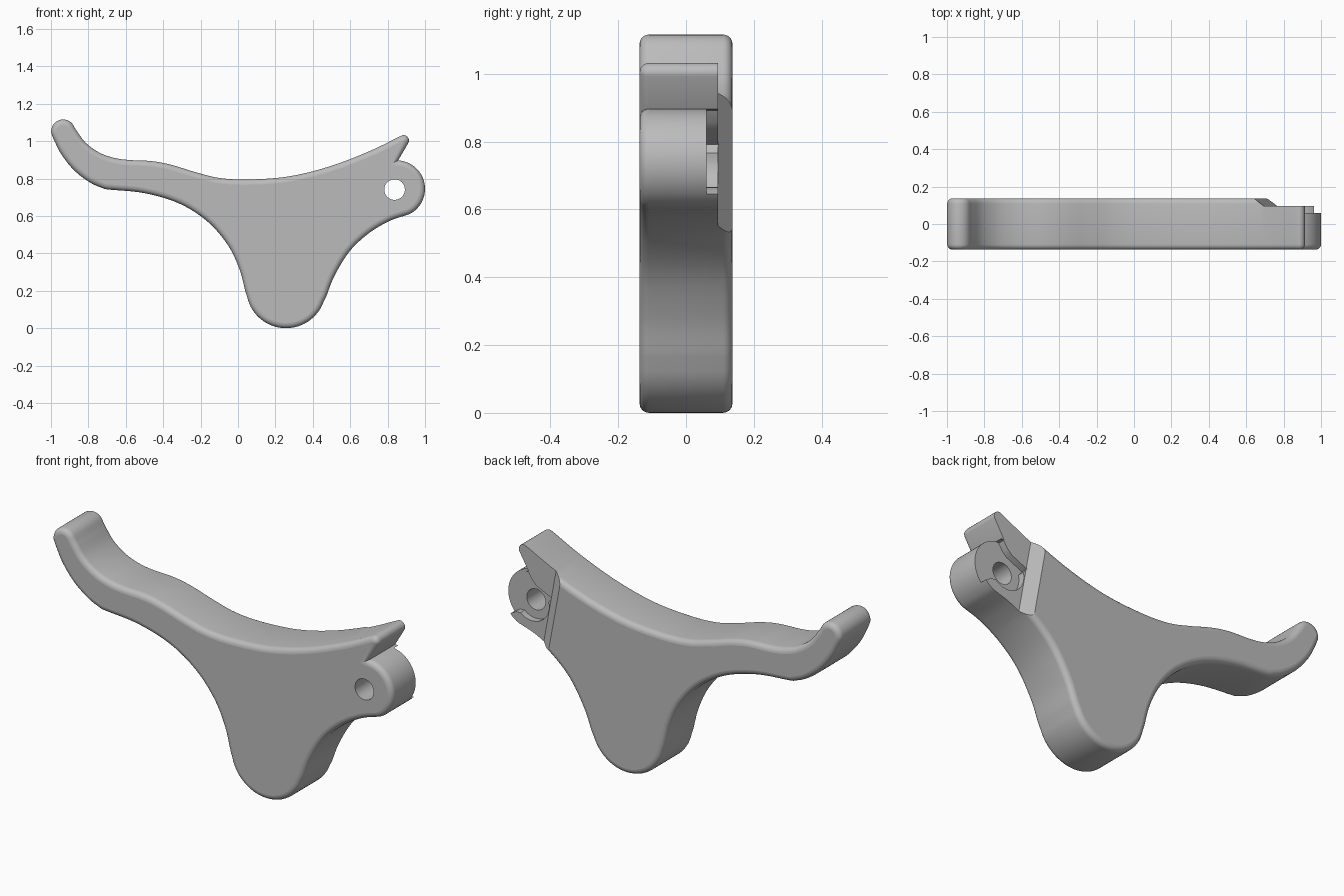
import bpy, bmesh
from math import radians, cos, sin
from mathutils import Vector

if "Cube" in bpy.data.objects:
    bpy.data.objects.remove(bpy.data.objects["Cube"], do_unlink=True)

HALF = 0.137      # half the plate thickness
ROUND = 0.028     # rounding of front and back rims
LOBE = (0.848, 0.745)
HOLE = (0.837, 0.741)

grey = bpy.data.materials.new("plain_grey")
grey.use_nodes = True
grey.diffuse_color = (0.5, 0.5, 0.5, 1)
grey.node_tree.nodes["Principled BSDF"].inputs["Base Color"].default_value = (0.5, 0.5, 0.5, 1)


def arc(centre, r, start, end, n):
    return [(centre[0] + r * cos(radians(start + (end - start) * i / n)),
             centre[1] + r * sin(radians(start + (end - start) * i / n))) for i in range(n + 1)]


def smooth(points, n=6):
    """Curve running through all the points."""
    p = [Vector(q) for q in points]
    p = [2 * p[0] - p[1]] + p + [2 * p[-1] - p[-2]]
    out = []
    for a, b, c, d in zip(p, p[1:], p[2:], p[3:]):
        for i in range(n):
            t = i / n
            out.append(tuple(0.5 * (2 * b + (c - a) * t + (2 * a - 5 * b + 4 * c - d) * t * t
                                    + (3 * b - a - 3 * c + d) * t ** 3)))
    return out + [tuple(p[-2])]


def loft(name, ring_a, ring_b, rim=0):
    """Solid between two matching rings, optionally with rounded rims."""
    bm = bmesh.new()
    a = [bm.verts.new(v) for v in ring_a]
    b = [bm.verts.new(v) for v in ring_b]
    caps = [bm.faces.new(a), bm.faces.new(b)]
    for i in range(len(a)):
        j = (i + 1) % len(a)
        bm.faces.new((a[i], a[j], b[j], b[i]))
    bmesh.ops.recalc_face_normals(bm, faces=bm.faces)
    if rim:
        edges = list({e for f in caps for e in f.edges})
        bmesh.ops.bevel(bm, geom=edges, offset=rim, offset_type='OFFSET', segments=5,
                        profile=0.5, affect='EDGES', clamp_overlap=False)
    mesh = bpy.data.meshes.new(name)
    bm.to_mesh(mesh)
    bm.free()
    mesh.materials.append(grey)
    ob = bpy.data.objects.new(name, mesh)
    bpy.context.collection.objects.link(ob)
    return ob


def plate(name, outline, y0, y1, rim=0):
    return loft(name, [(x, y0, z) for x, z in outline], [(x, y1, z) for x, z in outline], rim)


# Outline, clockwise: left tip, upper edge, horn, hinge lobe, right flank, foot, left flank
outline = arc((-0.935, 1.052), 0.064, 190, 28, 14)
outline += smooth([(-.87, 1.066), (-.815, .992), (-.74, .938), (-.66, .91), (-.58, .899),
                   (-.46, .893), (-.355, .873), (-.23, .835), (-.10, .803), (.06, .795),
                   (.275, .812), (.49, .865), (.70, .945), (.865, 1.025)])
outline += arc((0.885, 1.003), 0.029, 100, -22, 7)
outline += arc(LOBE, 0.152, 87, -63, 28)
outline += smooth([(.905, .606), (.81, .573), (.70, .508), (.596, .41), (.516, .28), (.47, .165)])
outline += arc((0.257, 0.213), 0.213, -20, -168, 28)
outline += smooth([(.04, .195), (.006, .32), (-.056, .447), (-.163, .57), (-.313, .666),
                   (-.5, .722), (-.7, .742)])
outline += smooth([(-.715, .745), (-.79, .778), (-.875, .843), (-.945, .93), (-.988, 1.015)])
clean = []
for p in outline:
    if not clean or (Vector(p) - Vector(clean[-1])).length > 0.004:
        clean.append(p)
lever = plate("lever_body", clean, -HALF, HALF, ROUND)

# Pin hole through the lobe
hole = plate("pin_hole_cutter", arc(HOLE, 0.055, 0, 352.5, 47), -1, 1)

# Stepped back face with a sloping shoulder
section = [(0.06, 0.095), (1, 0.095), (1, 0.2), (-0.09, 0.2)]
step = loft("back_step_cutter",
            [(x + 0.57, y, 1.3) for x, y in section],
            [(x + 0.753, y, 0.3) for x, y in section])

# Deeper recess around the pin hole, with its side slot
pocket = [(1.05, .615), (.965, .645), (.93, .665)] + arc(HOLE, 0.1, -48, -195, 16)
pocket += [(.72, .792), (.81, .833), (.835, .857), (.858, .892), (1.05, .93)]
recess = plate("hinge_recess_cutter", pocket, 0.06, 0.4)

bpy.context.view_layer.objects.active = lever
for cutter in (hole, step, recess):
    cutter.hide_render = True
    mod = lever.modifiers.new(cutter.name, 'BOOLEAN')
    mod.operation = 'DIFFERENCE'
    mod.solver = 'EXACT'
    mod.object = cutter
    bpy.ops.object.modifier_apply(modifier=mod.name)
    bpy.data.objects.remove(cutter, do_unlink=True)

# Smooth rims and walls, flat front and back
bpy.ops.object.select_all(action='DESELECT')
lever.select_set(True)
bpy.ops.object.shade_smooth_by_angle(angle=radians(30))
for face in lever.data.polygons:
    if abs(face.normal.y) > 0.999:
        face.use_smooth = False
